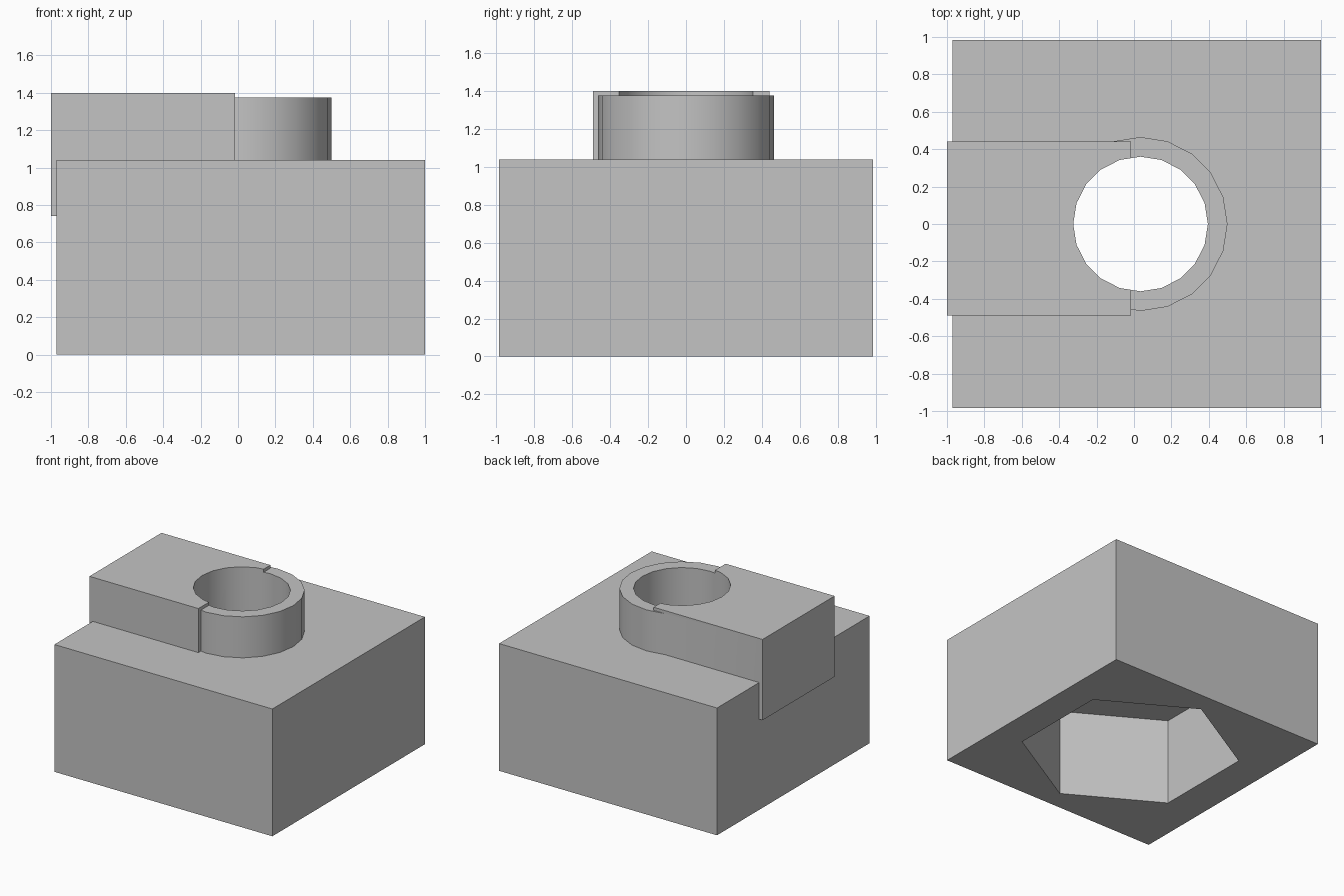
import bpy
import math
from mathutils import Matrix, Vector
import bmesh

default_cube = bpy.data.objects.get("Cube")
if default_cube:
    bpy.data.objects.remove(default_cube, do_unlink=True)

grey = bpy.data.materials.new("plain grey")
grey.use_nodes = True
grey.diffuse_color = (0.55, 0.55, 0.55, 1)
grey.node_tree.nodes["Principled BSDF"].inputs["Base Color"].default_value = grey.diffuse_color

AXIS_X = 0.035  # shared axis of collar, bore and hexagonal pocket


def add_object(name, bm):
    mesh = bpy.data.meshes.new(name)
    bm.to_mesh(mesh)
    bm.free()
    mesh.materials.append(grey)
    obj = bpy.data.objects.new(name, mesh)
    bpy.context.collection.objects.link(obj)
    return obj


def box(name, low, high):
    low, high = Vector(low), Vector(high)
    bm = bmesh.new()
    matrix = Matrix.Translation((low + high) / 2) @ Matrix.Diagonal((*(high - low), 1))
    bmesh.ops.create_cube(bm, size=1, matrix=matrix)
    return add_object(name, bm)


def prism(name, sides, radius, bottom, top, start=0):
    bm = bmesh.new()
    ring = []
    for i in range(sides):
        a = start + math.tau * i / sides
        ring.append(bm.verts.new((AXIS_X + radius * math.cos(a), radius * math.sin(a), bottom)))
    base = bm.faces.new(ring)
    result = bmesh.ops.extrude_face_region(bm, geom=[base])
    moved = [v for v in result["geom"] if isinstance(v, bmesh.types.BMVert)]
    bmesh.ops.translate(bm, verts=moved, vec=(0, 0, top - bottom))
    bmesh.ops.recalc_face_normals(bm, faces=bm.faces)
    return add_object(name, bm)


def combine(target, tool, operation):
    mod = target.modifiers.new(tool.name, "BOOLEAN")
    mod.operation = operation
    mod.solver = "EXACT"
    mod.object = tool
    tool.hide_render = True
    bpy.context.view_layer.objects.active = target
    bpy.ops.object.modifier_apply(modifier=mod.name)
    bpy.data.objects.remove(tool, do_unlink=True)


# Main housing with the raised side arm and round collar fused on
housing = box("housing", (-0.97, -0.985, 0), (1, 0.985, 1.04))
combine(housing, box("side_arm", (-1, -0.49, 0.74), (-0.015, 0.44, 1.4)), "UNION")
combine(housing, prism("collar", 20, 0.465, 0.9, 1.375), "UNION")

# Hexagonal pocket underneath, and the bore running from it through the top
combine(housing, prism("hex_pocket", 6, 0.823, -0.2, 0.71, math.pi / 6), "DIFFERENCE")
combine(housing, prism("bore", 20, 0.36, 0.5, 1.6), "DIFFERENCE")

# Smooth round walls, crisp edges
bpy.ops.object.select_all(action="DESELECT")
housing.select_set(True)
bpy.context.view_layer.objects.active = housing
bpy.ops.object.shade_smooth_by_angle(angle=math.radians(30))
